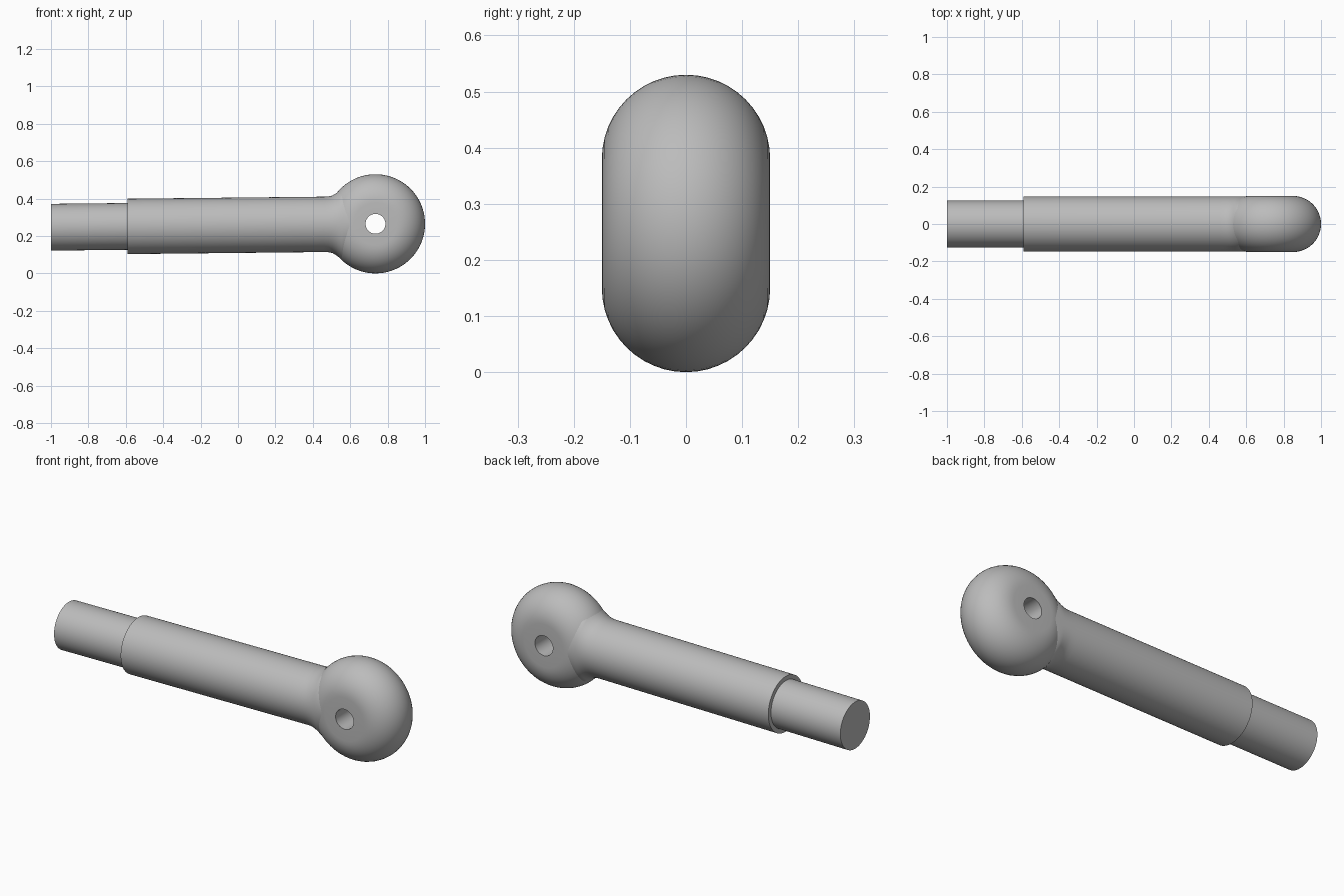
import bpy, bmesh, math

cube = bpy.data.objects.get("Cube")
if cube:
    bpy.data.objects.remove(cube)

HEAD_X, HEAD_Z = 0.735, 0.265
HEAD_R, ROUND_R, HOLE_R = 0.265, 0.15, 0.053
TILT = 0.0105

steel = bpy.data.materials.new("grey steel")
steel.use_nodes = True
colour = (0.5, 0.5, 0.5, 1)
steel.diffuse_color = colour
steel.node_tree.nodes["Principled BSDF"].inputs["Base Color"].default_value = colour


def skin_rings(name, rings, closed):
    """Skin equal rings of points; cap the ends unless the skin is closed."""
    bm = bmesh.new()
    loops = [[bm.verts.new(p) for p in ring] for ring in rings]
    n = len(loops[0])
    pairs = list(zip(loops, loops[1:]))
    if closed:
        pairs.append((loops[-1], loops[0]))
    else:
        bm.faces.new(loops[0])
        bm.faces.new(loops[-1])
    for a, b in pairs:
        for i in range(n):
            j = (i + 1) % n
            bm.faces.new((a[i], a[j], b[j], b[i]))
    bmesh.ops.recalc_face_normals(bm, faces=bm.faces)
    mesh = bpy.data.meshes.new(name)
    bm.to_mesh(mesh)
    bm.free()
    mesh.materials.append(steel)
    obj = bpy.data.objects.new(name, mesh)
    bpy.context.collection.objects.link(obj)
    bpy.ops.object.select_all(action='DESELECT')
    obj.select_set(True)
    bpy.context.view_layer.objects.active = obj
    bpy.ops.object.shade_smooth_by_angle(angle=math.radians(35))


def shaft_ring(x, radius, stretch=1.0, n=64):
    """Upright ring on the slightly tilted shaft axis, stretched in height."""
    z = HEAD_Z + (x - HEAD_X) * TILT
    turns = [2 * math.pi * i / n for i in range(n)]
    return [(x, radius * math.cos(t), z + radius * stretch * math.sin(t)) for t in turns]


def head_ring(radius, y, n=80):
    """Ring around the crosswise hole axis."""
    turns = [2 * math.pi * i / n for i in range(n)]
    return [(HEAD_X + radius * math.cos(t), y, HEAD_Z + radius * math.sin(t)) for t in turns]


# Narrow spigot at the free end
skin_rings("spigot", [shaft_ring(x, 0.125) for x in (-1, -0.55)], False)

# Shaft, flaring in height to blend into the head
flare = [(-0.59, 1), (0.46, 1), (0.485, 1.01), (0.505, 1.04), (0.525, 1.12),
         (0.54, 1.2), (0.555, 1.3), (0.58, 1.3), (0.62, 1.1), (0.67, 1)]
skin_rings("shaft", [shaft_ring(x, 0.148, s) for x, s in flare], False)

# Rounded head with a straight hole through it
arc = [math.pi * (i / 24 - 0.5) for i in range(25)]
core = HEAD_R - ROUND_R
profile = [(HOLE_R, -ROUND_R)]
profile += [(core + ROUND_R * math.cos(t), ROUND_R * math.sin(t)) for t in arc]
profile += [(HOLE_R, ROUND_R)]
skin_rings("head", [head_ring(r, y) for r, y in profile], True)
